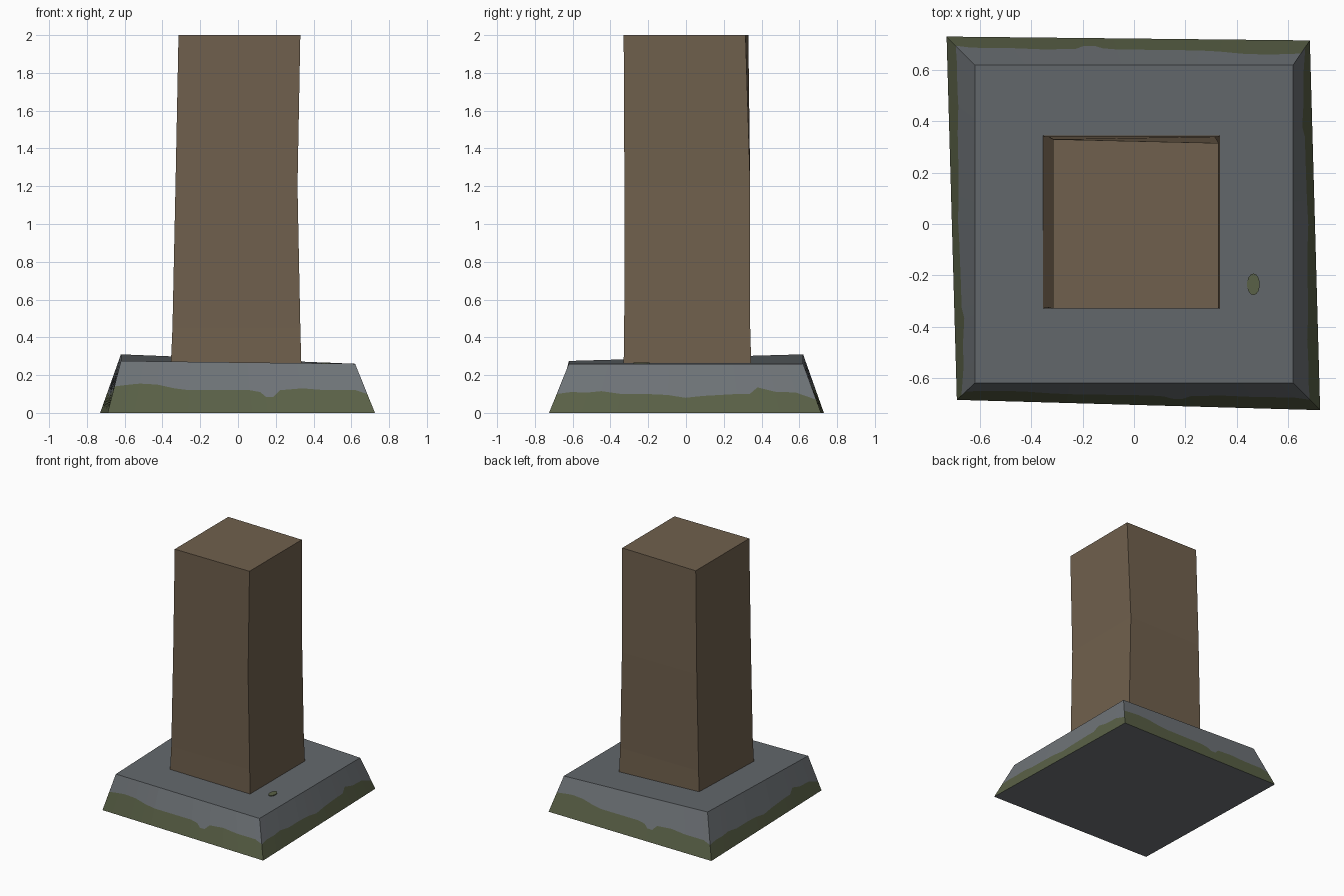
import bpy, bmesh, math
from mathutils import Vector

if "Cube" in bpy.data.objects:
    bpy.data.objects.remove(bpy.data.objects["Cube"])


def material(name, rgb):
    m = bpy.data.materials.new(name)
    lin = [((c / 255 + 0.055) / 1.055) ** 2.4 for c in rgb]
    m.diffuse_color = (*lin, 1)
    m.use_nodes = True
    m.node_tree.nodes["Principled BSDF"].inputs["Base Color"].default_value = m.diffuse_color
    return m


WOOD = material("brown wood", (112, 96, 77))
STONE = material("grey stone", (111, 116, 120))
TOP = material("dark grey stone", (99, 104, 108))
MOSS = material("green moss", (90, 97, 71))


def finish(bm, name, mats):
    bmesh.ops.remove_doubles(bm, verts=bm.verts, dist=0.0001)
    me = bpy.data.meshes.new(name)
    bm.to_mesh(me)
    bm.free()
    for m in mats:
        me.materials.append(m)
    ob = bpy.data.objects.new(name, me)
    bpy.context.collection.objects.link(ob)
    return ob


# Stone plinth: four tapered sides, each split along a ragged moss line
low = [Vector(p) for p in ((-.69, -.685, 0), (.725, -.725, 0),
                           (.685, .715, 0), (-.73, .73, 0))]
high = [Vector(p) for p in ((-.62, -.62, .275), (.62, -.62, .26),
                            (.62, .62, .26), (-.62, .62, .31))]
# (position along the side, moss height); opposite sides share a line
line_a = [(0, .14), (.06, .15), (.1, .155), (.17, .15), (.24, .13), (.3, .12),
          (.54, .12), (.58, .11), (.6, .085), (.63, .085), (.66, .12),
          (.75, .13), (.84, .12), (.96, .12), (1, .1)]
line_b = [(0, .1), (.05, .11), (.12, .108), (.17, .115), (.25, .1), (.35, .1),
          (.43, .095), (.5, .08), (.57, .09), (.7, .1), (.75, .1),
          (.785, .135), (.85, .112), (.93, .108), (1, .07)]

bm = bmesh.new()


def face(points, mat):
    f = bm.faces.new([bm.verts.new(p) for p in points])
    f.material_index = mat


for i in range(4):
    j = (i + 1) % 4
    cols = []
    for u, z in (line_a if i % 2 == 0 else line_b):
        b, t = low[i].lerp(low[j], u), high[i].lerp(high[j], u)
        cols.append((b, b.lerp(t, z / t.z), t))
    for (b0, m0, t0), (b1, m1, t1) in zip(cols, cols[1:]):
        face((b0, b1, m1, m0), 2)
        face((m0, m1, t1, t0), 0)
face(high, 1)
face(low[::-1], 0)
finish(bm, "stone_plinth", (STONE, TOP, MOSS))

# Wooden post: slightly bent, lofted through four-cornered sections
sections = [
    (.22, (-.355, -.33), (.335, -.33), (.335, .345), (-.355, .345)),
    (.27, (-.355, -.33), (.335, -.33), (.335, .345), (-.355, .345)),
    (.45, (-.347, -.327), (.33, -.327), (.33, .34), (-.347, .34)),
    (1.2, (-.331, -.326), (.315, -.326), (.315, .34), (-.331, .34)),
    (2.0, (-.315, -.33), (.33, -.33), (.33, .315), (-.315, .33)),
]
bm = bmesh.new()
rings = [[bm.verts.new((x, y, z)) for x, y in pts] for z, *pts in sections]
for a, b in zip(rings, rings[1:]):
    for k in range(4):
        n = (k + 1) % 4
        bm.faces.new((a[k], a[n], b[n], b[k]))
bm.faces.new(rings[0][::-1])
bm.faces.new(rings[-1])
finish(bm, "wooden_post", (WOOD,))

# Small moss spot on the plinth top
bm = bmesh.new()
bmesh.ops.create_cone(bm, cap_ends=True, segments=14, radius1=1, radius2=1, depth=1)
spot = finish(bm, "moss_spot", (MOSS,))
spot.scale = (.025, .042, .008)
spot.location = (.465, -.235, .264)
